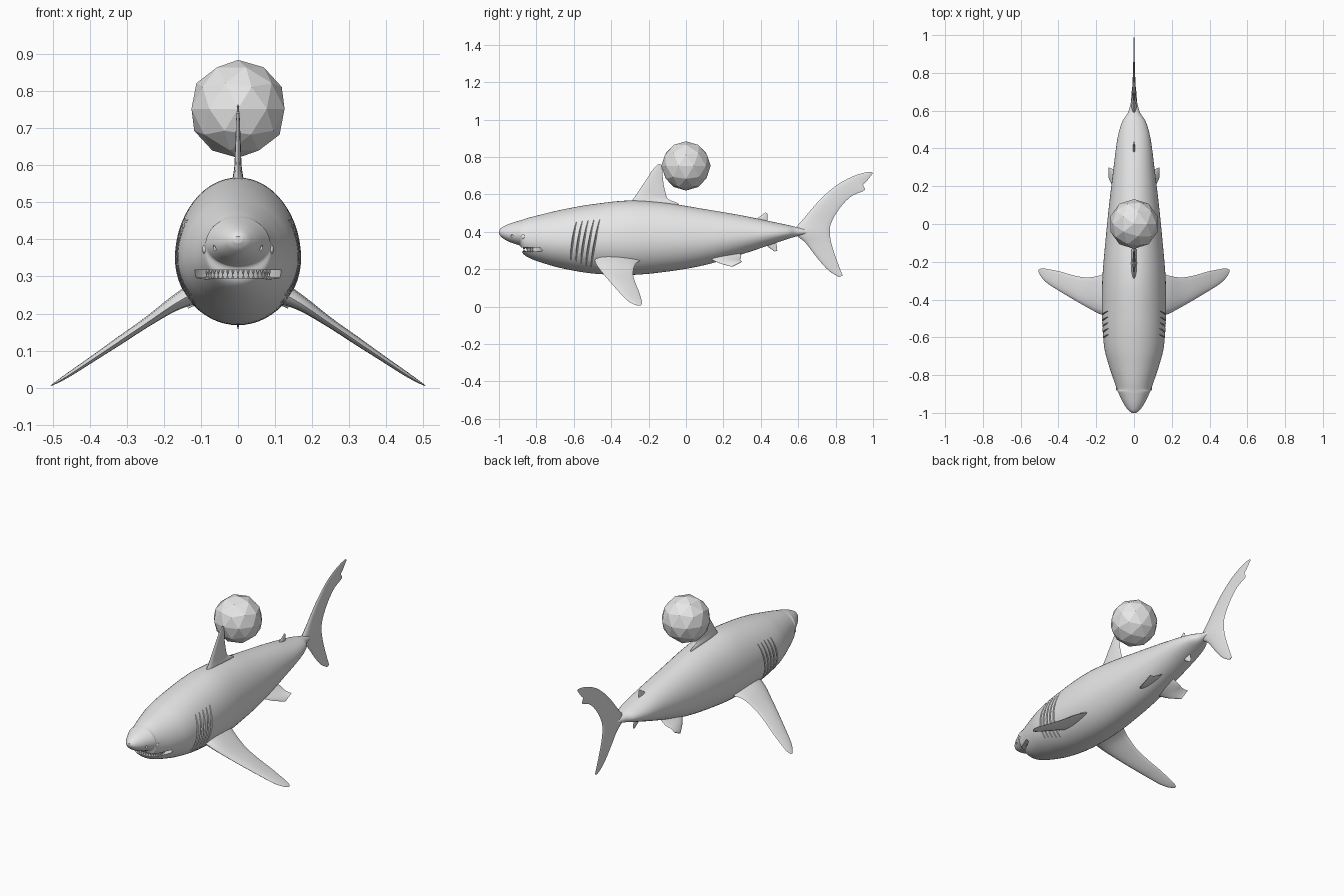
import bpy, bmesh, math
from mathutils import Vector

cube = bpy.data.objects.get("Cube")
if cube:
    bpy.data.objects.remove(cube, do_unlink=True)

grey = bpy.data.materials.new("plain grey")
grey.use_nodes = True
grey.diffuse_color = (0.8, 0.8, 0.8, 1)
grey.node_tree.nodes["Principled BSDF"].inputs["Base Color"].default_value = (0.8, 0.8, 0.8, 1)


def finish(name, bm, smooth=True):
    bmesh.ops.recalc_face_normals(bm, faces=bm.faces)
    mesh = bpy.data.meshes.new(name)
    bm.to_mesh(mesh)
    bm.free()
    mesh.materials.append(grey)
    ob = bpy.data.objects.new(name, mesh)
    bpy.context.collection.objects.link(ob)
    if smooth:
        smooth_angle(ob)
    return ob


def smooth_angle(ob):
    bpy.ops.object.select_all(action='DESELECT')
    ob.select_set(True)
    bpy.context.view_layer.objects.active = ob
    bpy.ops.object.shade_smooth_by_angle(angle=math.radians(40))


def spline(rows, steps):
    """Catmull-Rom interpolation through rows of numbers."""
    pts = [Vector(r) for r in rows]
    out = []
    for i in range(len(pts) - 1):
        a, b, c, d = pts[max(i - 1, 0)], pts[i], pts[i + 1], pts[min(i + 2, len(pts) - 1)]
        for s in range(steps):
            t = s / steps
            out.append(b + (c - a) * (t / 2) + (a * 2 - b * 5 + c * 4 - d) * (t * t / 2)
                       + (b * 3 - a - c * 3 + d) * (t ** 3 / 2))
    return out + [pts[-1]]


def loft(name, rings, smooth=True):
    bm = bmesh.new()
    loops = [[bm.verts.new(p) for p in ring] for ring in rings]
    n = len(loops[0])
    for a, b in zip(loops, loops[1:]):
        for i in range(n):
            bm.faces.new((a[i], a[(i + 1) % n], b[(i + 1) % n], b[i]))
    bm.faces.new(loops[0])
    bm.faces.new(loops[-1])
    return finish(name, bm, smooth)


# Body sections: y, top z, bottom z, half width
body_rows = spline([
    (-1, .408, .39, .012), (-.985, .423, .37, .031), (-.95, .44, .348, .055),
    (-.9, .457, .33, .08), (-.885, .461, .322, .087), (-.872, .465, .284, .092),
    (-.83, .478, .256, .106), (-.75, .498, .228, .133), (-.65, .521, .202, .158),
    (-.5, .547, .177, .169), (-.3, .567, .169, .168), (-.1, .553, .187, .152),
    (.1, .521, .222, .132), (.3, .487, .28, .108), (.45, .456, .33, .088),
    (.54, .437, .36, .063), (.59, .425, .375, .032), (.65, .414, .387, .015)], 6)


def surface(row, angle, out=0.0):
    """Point on the body section; angle 0 is the left side, 90 degrees the top."""
    y, top, low, w = row
    mid = low + (top - low) * .46
    s = math.sin(angle)
    h = (top - mid) if s > 0 else (mid - low)
    return Vector(((w + out) * math.cos(angle), y, mid + (h + out) * s))


def row_at(y):
    for a, b in zip(body_rows, body_rows[1:]):
        if a[0] <= y <= b[0]:
            return a.lerp(b, (y - a[0]) / (b[0] - a[0]))


body = loft("body", [[surface(r, math.tau * k / 56) for k in range(56)] for r in body_rows], False)


def ellipsoid(name, centre, scale):
    bm = bmesh.new()
    bmesh.ops.create_uvsphere(bm, u_segments=16, v_segments=10, radius=1)
    for v in bm.verts:
        v.co = Vector(c + p * s for c, p, s in zip(centre, v.co, scale))
    return finish(name, bm)


def carve(cutter):
    cutter.hide_render = True
    mod = body.modifiers.new("carve", 'BOOLEAN')
    mod.operation = 'DIFFERENCE'
    mod.solver = 'EXACT'
    mod.object = cutter
    bpy.context.view_layer.objects.active = body
    bpy.ops.object.modifier_apply(modifier=mod.name)
    bpy.data.objects.remove(cutter, do_unlink=True)


# Mouth slot: a curved flat cut under the snout
def oval(z, rx, ry, y=-.8):
    return [(rx * math.cos(math.tau * k / 40), y + ry * math.sin(math.tau * k / 40), z)
            for k in range(40)]


carve(loft("mouth_cutter", [oval(.294, .13, .03, -.815), oval(.297, .13, .1, -.815),
                            oval(.317, .125, .1, -.815)], False))
# Gum filling the back of the mouth
loft("gum", [oval(.287, .078, .05, -.798), oval(.322, .085, .058, -.798)])

# Gill slits and nostrils on both sides
for side in (1, -1):
    for i in range(5):
        y0 = -.615 + .031 * i
        path = []
        for k in range(9):
            f = k / 8
            p = surface(row_at(y0 + .03 * f * f - .01 * i * (1 - f) * .4),
                        math.radians(-40 + 75 * f - 3 * i * (1 - f)), .001)
            p.x *= side
            path.append((p, .013 * math.sin(math.pi * (.08 + .84 * f))))
        carve(loft("gill_cutter", [[(p.x + r * math.cos(a), p.y + r * .4 * math.sin(a), p.z)
                                    for a in [math.tau * j / 8 for j in range(8)]]
                                   for p, r in path], False))
    p = surface(row_at(-.93), math.radians(-15))
    carve(ellipsoid("nostril_cutter", (p.x * side, p.y, p.z), (.008, .006, .008)))
smooth_angle(body)

# Eyes and teeth
for side, label in ((1, "left"), (-1, "right")):
    p = surface(row_at(-.87), math.radians(4), -.003)
    ellipsoid(label + "_eye", (p.x * side, p.y, p.z), (.007, .012, .012))

bm = bmesh.new()
for k in range(17):
    a = math.radians(195 + 150 * k / 16)
    x, y = .088 * math.cos(a), -.803 + .066 * math.sin(a)
    for base, tip in ((.32, .301), (.292, .305)):
        ring = [bm.verts.new((x + .005 * math.cos(j * math.tau / 4),
                              y + .003 * math.sin(j * math.tau / 4), base)) for j in range(4)]
        point = bm.verts.new((x, y, tip))
        bm.faces.new(ring)
        for j in range(4):
            bm.faces.new((ring[j], ring[(j + 1) % 4], point))
finish("teeth", bm, False)


# Fins: rows of x, z at leading edge, z at trailing edge, leading y, trailing y, half thickness
def fin(name, rows, normal, side=1):
    rings = []
    for x, lz, tz, ly, ty, t in spline(rows, 5):
        lead, trail = Vector((x, ly, lz)), Vector((x, ty, tz))
        ring = []
        for k in range(16):
            a = math.tau * k / 16
            u = (1 - math.cos(a)) / 2
            p = lead.lerp(trail, u) + Vector(normal) * (t * math.sin(a) * (1.2 - .7 * u))
            ring.append((p.x * side, p.y, p.z))
        rings.append(ring)
    return loft(name, rings)


def flat_fin(name, rows):
    fin(name, [(0, lz, tz, ly, ty, t) for ly, lz, ty, tz, t in rows], (1, 0, 0))


for side, label in ((1, "left"), (-1, "right")):
    fin(label + "_pectoral_fin", [
        (.13, .25, .245, -.49, -.245, .03), (.18, .22, .225, -.477, -.272, .021),
        (.25, .172, .178, -.44, -.283, .014), (.32, .125, .13, -.4, -.272, .012),
        (.39, .078, .082, -.358, -.252, .009), (.45, .038, .042, -.32, -.24, .007),
        (.485, .016, .019, -.288, -.235, .004), (.505, .005, .006, -.256, -.242, .001)],
        (.55, 0, .83), side)
    fin(label + "_pelvic_fin", [
        (.04, .265, .285, .11, .29, .014), (.075, .25, .262, .14, .295, .01),
        (.105, .23, .25, .185, .29, .007), (.135, .213, .24, .245, .3, .002)],
        (.5, 0, .86), side)

flat_fin("dorsal_fin", [
    (-.32, .53, -.06, .52, .02), (-.285, .572, -.04, .55, .016), (-.262, .605, -.095, .575, .011),
    (-.235, .645, -.112, .62, .009), (-.205, .69, -.122, .67, .007),
    (-.175, .735, -.126, .72, .005), (-.145, .764, -.128, .755, .002)])
flat_fin("second_dorsal_fin", [(.35, .45, .44, .445, .01), (.39, .478, .435, .462, .006),
                               (.425, .503, .435, .497, .002)])
flat_fin("anal_fin", [(.41, .345, .48, .35, .01), (.44, .318, .485, .325, .006),
                      (.474, .295, .488, .298, .002)])

# Crescent tail from the lower tip to the upper tip
flat_fin("tail_fin", [
    (.818, .158, .838, .165, .002), (.76, .195, .824, .2, .004), (.7, .262, .8, .265, .007),
    (.64, .34, .778, .335, .011), (.58, .4, .769, .395, .017), (.635, .477, .778, .452, .011),
    (.72, .575, .825, .53, .008), (.8, .645, .885, .59, .005), (.86, .681, .954, .622, .004),
    (.91, .703, .947, .65, .004), (.955, .716, .967, .672, .003), (.99, .721, 1, .714, .001)])

# Faceted ball resting behind the dorsal fin
bm = bmesh.new()
bmesh.ops.create_icosphere(bm, subdivisions=2, radius=.132)
bmesh.ops.translate(bm, verts=bm.verts, vec=(0, 0, .752))
finish("ball", bm, False)
